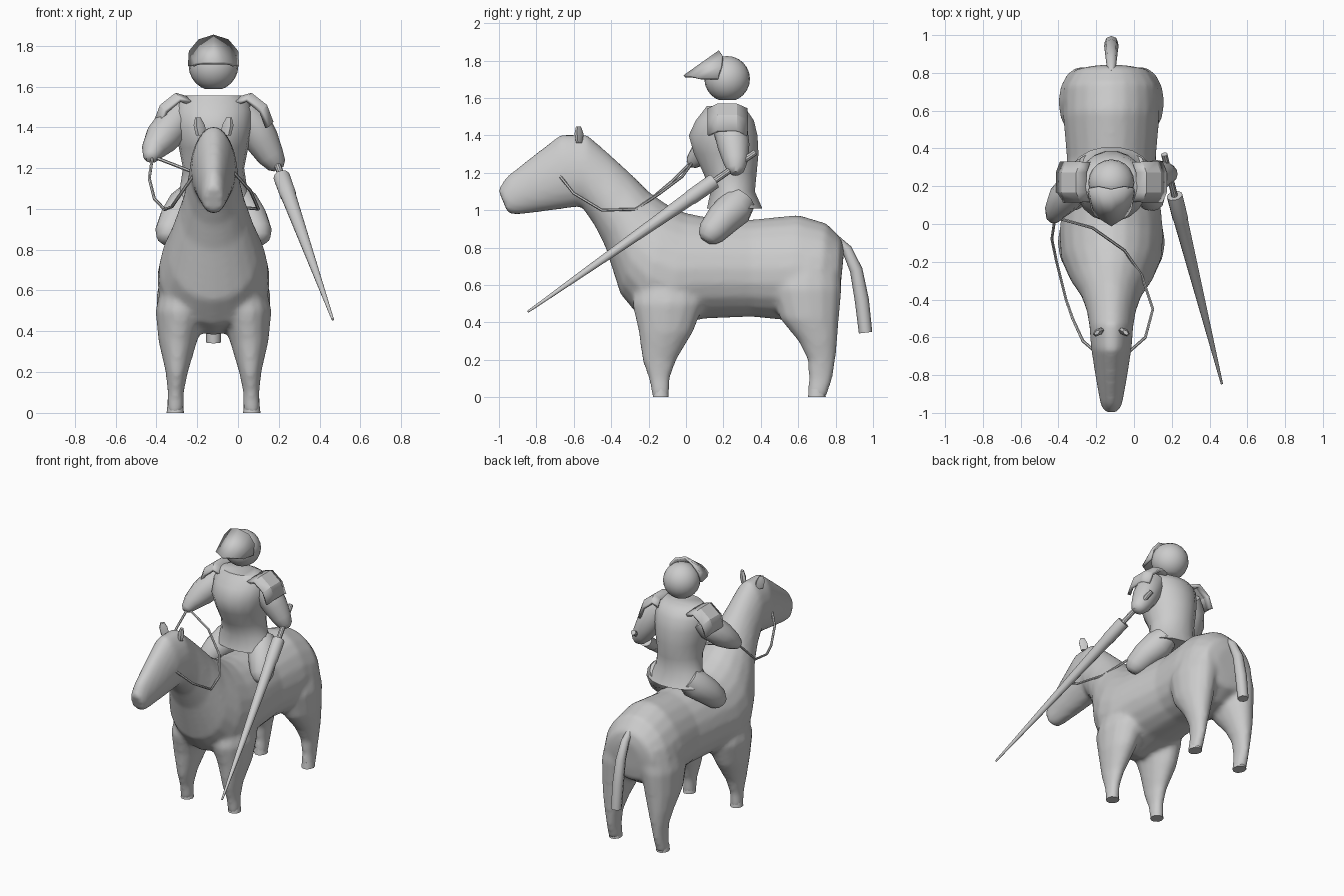
import bpy, bmesh, math
from mathutils import Vector

if "Cube" in bpy.data.objects:
    bpy.data.objects.remove(bpy.data.objects["Cube"])

CX = -0.12  # centre line of horse and rider


def finish(name, bm, angle=50):
    bmesh.ops.recalc_face_normals(bm, faces=bm.faces)
    me = bpy.data.meshes.new(name)
    bm.to_mesh(me)
    bm.free()
    ob = bpy.data.objects.new(name, me)
    bpy.context.collection.objects.link(ob)
    bpy.ops.object.select_all(action='DESELECT')
    ob.select_set(True)
    bpy.context.view_layer.objects.active = ob
    bpy.ops.object.shade_smooth_by_angle(angle=math.radians(angle))
    return ob


def loft(name, rings, n=12, egg=0.0, angle=50):
    """Skin through (centre, u, v) elliptical rings, capped at both ends."""
    bm = bmesh.new()
    rows = []
    for c, u, v in rings:
        row = []
        for i in range(n):
            a = 2 * math.pi * i / n
            p = Vector(c) + Vector(u) * math.cos(a) * (1 - egg * math.sin(a)) + Vector(v) * math.sin(a)
            row.append(bm.verts.new(p))
        rows.append(row)
    for r, s in zip(rows, rows[1:]):
        for i in range(n):
            j = (i + 1) % n
            bm.faces.new((r[i], r[j], s[j], s[i]))
    bm.faces.new(rows[0])
    bm.faces.new(rows[-1])
    return finish(name, bm, angle)


def tube(name, pts, n=10, angle=50):
    """Round tube through (x, y, z, radius) points."""
    P = [Vector(p[:3]) for p in pts]
    rings = []
    for i, p in enumerate(P):
        t = (P[min(i + 1, len(P) - 1)] - P[max(i - 1, 0)]).normalized()
        u = t.cross(Vector((1, 0, 0))).normalized()
        rings.append((p, u * pts[i][3], t.cross(u) * pts[i][3]))
    return loft(name, rings, n, angle=angle)


def upright(name, rows, n=12):
    """Loft from (z, y0, y1, x0, x1) horizontal slices."""
    return loft(name, [(((c + d) / 2, (a + b) / 2, z), ((d - c) / 2, 0, 0), (0, (b - a) / 2, 0))
                       for z, a, b, c, d in rows], n)


def plate(name, rows, thick):
    """Thick sheet over a grid of points."""
    bm = bmesh.new()
    vs = [[bm.verts.new(p) for p in row] for row in rows]
    for r, s in zip(vs, vs[1:]):
        for i in range(len(r) - 1):
            bm.faces.new((r[i], r[i + 1], s[i + 1], s[i]))
    ob = finish(name, bm, 25)
    m = ob.modifiers.new("thickness", 'SOLIDIFY')
    m.thickness, m.offset = thick, 0
    return ob


# Horse trunk, neck and head: top y z, bottom y z, half width
spine = [(.845, .78, .825, .58, .10), (.83, .85, .81, .5, .19), (.75, .93, .7, .43, .25),
         (.6, .975, .55, .41, .255), (.35, .95, .35, .43, .235), (.1, .965, .1, .42, .26),
         (0, .985, -.1, .38, .275), (-.1, 1.03, -.25, .43, .265), (-.2, 1.1, -.35, .55, .22),
         (-.3, 1.2, -.43, .8, .16), (-.42, 1.31, -.49, .92, .13), (-.53, 1.405, -.56, 1.02, .115),
         (-.67, 1.405, -.63, 1.01, .108), (-.82, 1.29, -.78, .99, .085),
         (-.96, 1.18, -.9, .975, .062), (-1.005, 1.11, -.95, .98, .05)]
horse = [loft("horse_body", [((CX, (a + c) / 2, (b + d) / 2), (w, 0, 0), (0, (a - c) / 2, (b - d) / 2))
                             for a, b, c, d, w in spine], 20, egg=0.12)]

# Horse legs, sliced upward: z, y range, x range from the centre line
front = [(0, -.18, -.09, .145, .23), (.1, -.2, -.085, .145, .225), (.2, -.235, -.05, .125, .235),
         (.35, -.255, .04, .08, .27), (.5, -.29, .10, .03, .285), (.7, -.25, .08, .02, .24)]
hind = [(0, .65, .75, .145, .23), (.1, .655, .785, .145, .225), (.2, .65, .8, .13, .235),
        (.3, .6, .81, .1, .255), (.42, .5, .82, .06, .275), (.58, .45, .835, .03, .28), (.75, .5, .82, .02, .24)]
for s in (-1, 1):
    for nm, rows in (("front", front), ("hind", hind)):
        horse.append(upright(nm + "_leg", [(z, a, b, CX + s * c, CX + s * d) for z, a, b, c, d in rows], 14))
        z, a, b, c, d = rows[0]
        upright(nm + "_hoof", [(0, a, b, CX + s * c, CX + s * d),
                               (.045, a + .005, b - .005, CX + s * (c + .005), CX + s * (d - .005))], 10)

# Blend the trunk and legs into one skin
bpy.ops.object.select_all(action='DESELECT')
for ob in horse:
    ob.select_set(True)
bpy.context.view_layer.objects.active = horse[0]
bpy.ops.object.join()
m = horse[0].modifiers.new("blend", 'REMESH')
m.mode, m.voxel_size, m.use_smooth_shade = 'VOXEL', 0.016, True
m = horse[0].modifiers.new("soften", 'SMOOTH')
m.factor, m.iterations = 0.5, 6

# Tail and ears
tube("tail", [(CX, .8, .85, .02), (CX, .86, .79, .028), (CX, .91, .68, .034),
              (CX, .94, .52, .038), (CX, .96, .345, .036)], 8)
for s in (-1, 1):
    x = CX + s * .06
    loft("ear", [((x, -.57, 1.36), (.026, s * -.008, 0), (0, .016, 0)),
                 ((x + s * .01, -.572, 1.41), (.028, s * -.01, 0), (0, .022, 0)),
                 ((x + s * .016, -.575, 1.447), (.014, s * -.006, 0), (0, .012, 0))], 6)

# Rider's tunic: z, y range, half width
tunic = [(1.01, .11, .41, .22), (1.1, .13, .37, .165), (1.2, .09, .38, .15), (1.3, .04, .39, .17),
         (1.4, .012, .385, .19), (1.48, .05, .365, .19), (1.53, .09, .33, .17), (1.557, .11, .28, .135)]
upright("tunic", [(z, a, b, CX - w, CX + w) for z, a, b, w in tunic], 18)

# Rider's thighs and shoulder plates
for s in (-1, 1):
    tube("thigh", [(CX + s * x, y, z, r) for x, y, z, r in
                   [(.1, .3, 1.06, .08), (.13, .26, 1.01, .1), (.18, .19, .945, .09),
                    (.215, .135, .88, .075), (.225, .115, .85, .055), (.228, .105, .835, .03)]], 12)
    arc = [(.14, 1.55), (.19, 1.566), (.26, 1.51), (.29, 1.43)]
    across = [(.12, .045), (.17, .01), (.27, .01), (.325, .045)]
    plate("shoulder_plate", [[(CX + s * (x - d * .6), y, z - d * .7) for y, d in across] for x, z in arc], .022)

# Arms
tube("rein_arm", [(-.27, .23, 1.47, .075), (-.32, .19, 1.41, .09), (-.375, .13, 1.345, .085),
                  (-.415, .07, 1.29, .06), (-.428, .03, 1.255, .038), (-.43, .015, 1.245, .02)], 12)
tube("lance_arm", [(.02, .23, 1.48, .075), (.07, .24, 1.42, .09), (.115, .255, 1.34, .085),
                   (.16, .265, 1.26, .067), (.19, .265, 1.215, .048), (.2, .265, 1.195, .025)], 12)

# Head, cut flat below
bm = bmesh.new()
bmesh.ops.create_uvsphere(bm, u_segments=20, v_segments=12, radius=.122)
bmesh.ops.translate(bm, verts=bm.verts, vec=(CX, .22, 1.702))
cut = bmesh.ops.bisect_plane(bm, geom=bm.verts[:] + bm.edges[:] + bm.faces[:],
                             plane_co=(0, 0, 1.588), plane_no=(0, 0, -1), clear_outer=True)
bmesh.ops.holes_fill(bm, edges=[e for e in cut['geom_cut'] if isinstance(e, bmesh.types.BMEdge)])
finish("head", bm)

# Pointed visor: brow arch drawn forward to a beak
back = [(.118, .17, 1.70), (.115, .19, 1.77), (.07, .195, 1.825), (0, .18, 1.848)]
beak = [(.1, .08, 1.70), (.085, .05, 1.71), (.05, .025, 1.715), (0, -.008, 1.715)]


def full(half):
    return [(CX - x, y, z) for x, y, z in half] + [(CX + x, y, z) for x, y, z in half[-2::-1]]


plate("visor", [full(back), full(beak)], .016)

# Lance: thin grip behind a long tapering cone
base, tip = Vector((.215, .15, 1.155)), Vector((.465, -.845, .457))
axis = tip - base
tube("lance_grip", [(*(base - axis * .22), .017), (*(base + axis * .02), .017)], 10, 30)
tube("lance", [(*base, .03), (*base, .042), (*(base + axis * .12), .041), (*(base + axis * .13), .038), (*tip, .006)], 12, 30)

# Reins from the bit to the raised hand
left = [(-.42, .02, 1.25), (-.435, -.08, 1.15), (-.41, -.2, 1.05), (-.36, -.4, .997),
        (-.325, -.5, 1.01), (-.27, -.62, 1.09), (-.2, -.68, 1.19)]
right = [(-.4, .03, 1.25), (-.22, -.02, 1.18), (-.05, -.14, 1.09), (.04, -.27, 1.005),
         (.1, -.45, 1.0), (.06, -.6, 1.09), (-.03, -.68, 1.19)]
for nm, path in (("left_rein", left), ("right_rein", right)):
    tube(nm, [(*p, .008) for p in path], 6)
